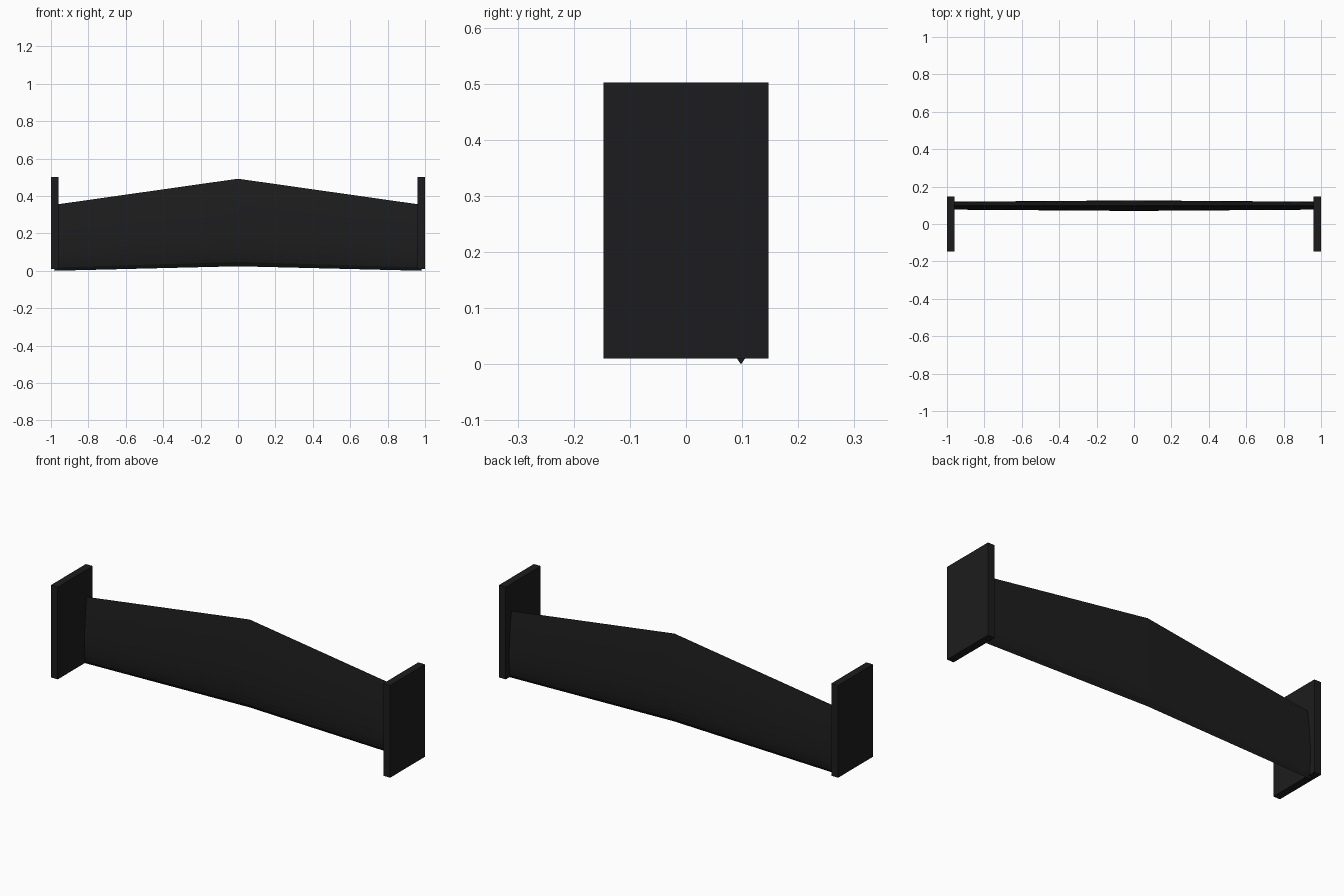
import bpy, bmesh

if "Cube" in bpy.data.objects:
    bpy.data.objects.remove(bpy.data.objects["Cube"])

# Near-black carbon finish
mat = bpy.data.materials.new("carbon_black")
mat.diffuse_color = (0.012, 0.012, 0.013, 1)
mat.use_nodes = True
mat.node_tree.nodes["Principled BSDF"].inputs["Base Color"].default_value = mat.diffuse_color


def make_object(name, bm):
    bmesh.ops.recalc_face_normals(bm, faces=bm.faces[:])
    mesh = bpy.data.meshes.new(name)
    bm.to_mesh(mesh)
    bm.free()
    mesh.materials.append(mat)
    obj = bpy.data.objects.new(name, mesh)
    bpy.context.collection.objects.link(obj)
    return obj


def half_thickness(t):
    # Symmetric airfoil, 12 percent thick, t runs from nose to tail
    return 0.6 * (0.2969 * t ** 0.5 - 0.126 * t - 0.3516 * t ** 2
                  + 0.2843 * t ** 3 - 0.1015 * t ** 4)


# Wing: airfoil sections standing on their nose, tapering to both tips
STEPS = 20
WING_Y = 0.098
ts = [i / STEPS for i in range(STEPS + 1)]
outline = [(t, half_thickness(t)) for t in ts]
outline += [(t, -half_thickness(t)) for t in reversed(ts[1:])]

bm = bmesh.new()
rings = []
for x, nose_z, tail_z in ((-0.98, 0.0, 0.353), (0, 0.024, 0.492), (0.98, 0.0, 0.353)):
    chord = tail_z - nose_z
    rings.append([bm.verts.new((x, WING_Y + h * chord, nose_z + t * chord))
                  for t, h in outline])
n = len(outline)
for a, b in zip(rings, rings[1:]):
    for i in range(n):
        j = (i + 1) % n
        bm.faces.new((a[i], a[j], b[j], b[i]))
bm.faces.new(rings[0])
bm.faces.new(rings[-1])
make_object("wing", bm)

# End plates: thin upright slabs at both tips
for side, label in ((-1, "left"), (1, "right")):
    bm = bmesh.new()
    bmesh.ops.create_cube(bm, size=1)
    bmesh.ops.scale(bm, vec=(0.04, 0.294, 0.492), verts=bm.verts)
    bmesh.ops.translate(bm, vec=(side * 0.98, 0, 0.256), verts=bm.verts)
    make_object(label + "_end_plate", bm)
